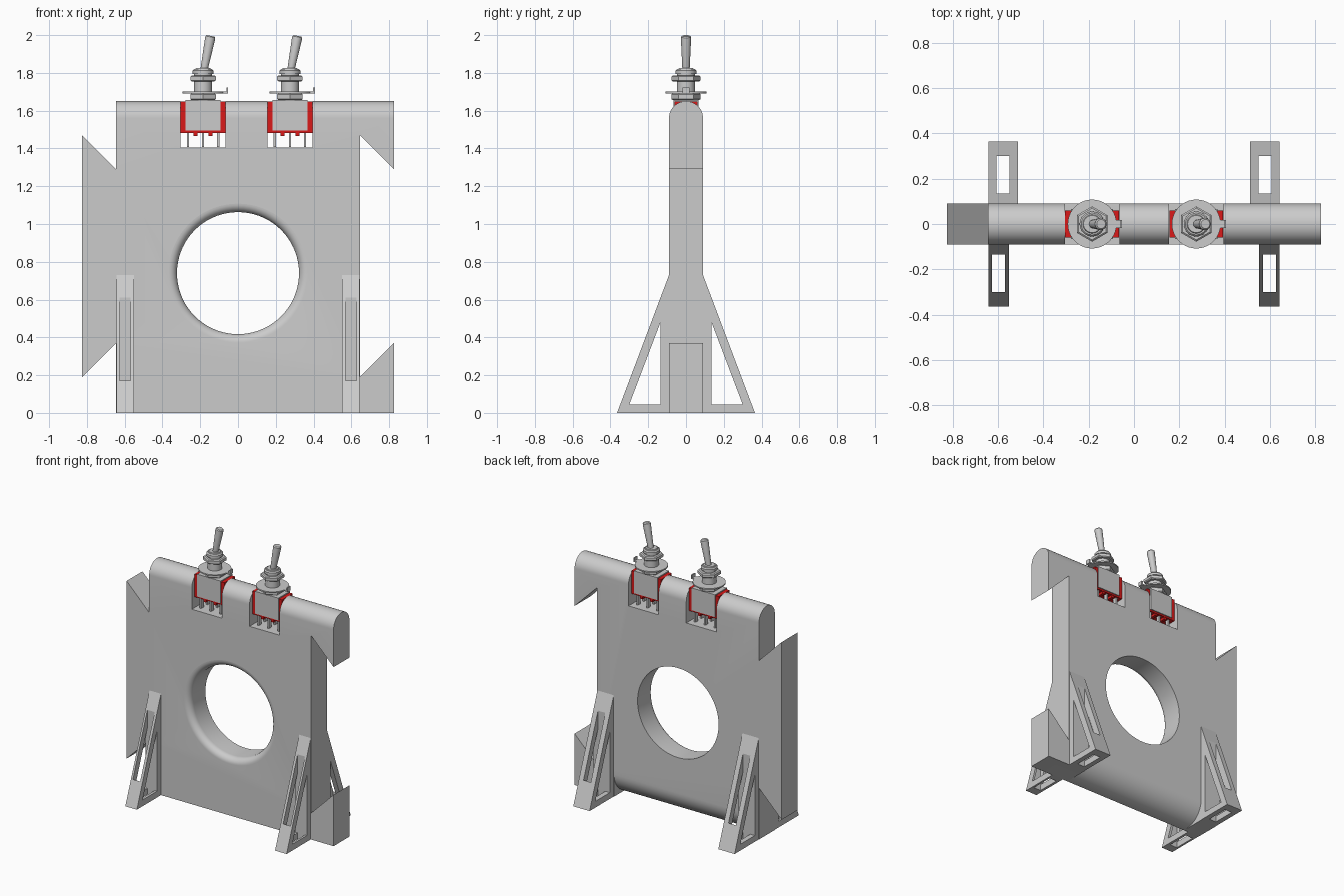
import bpy, bmesh, math
from mathutils import Matrix, Vector

if "Cube" in bpy.data.objects:
    bpy.data.objects.remove(bpy.data.objects["Cube"])

red = bpy.data.materials.new("red_plastic")
red.diffuse_color = (0.7, 0.01, 0.01, 1)
red.use_nodes = True
red.node_tree.nodes["Principled BSDF"].inputs["Base Color"].default_value = red.diffuse_color


def finish(bm, name, mat=None):
    bmesh.ops.recalc_face_normals(bm, faces=bm.faces[:])
    me = bpy.data.meshes.new(name)
    bm.to_mesh(me)
    bm.free()
    ob = bpy.data.objects.new(name, me)
    bpy.context.collection.objects.link(ob)
    if mat:
        me.materials.append(mat)
    return ob


def prism_bm(pts, axis, a, b):
    """Extrude a 2D outline along x (outline is y,z) or y (outline is x,z)."""
    bm = bmesh.new()
    put = (lambda p, t: (t, p[0], p[1])) if axis == 'X' else (lambda p, t: (p[0], t, p[1]))
    lo = [bm.verts.new(put(p, a)) for p in pts]
    hi = [bm.verts.new(put(p, b)) for p in pts]
    bm.faces.new(lo)
    bm.faces.new(hi[::-1])
    n = len(pts)
    for i in range(n):
        j = (i + 1) % n
        bm.faces.new((lo[i], lo[j], hi[j], hi[i]))
    bmesh.ops.recalc_face_normals(bm, faces=bm.faces[:])
    return bm


def prism(name, pts, axis, a, b, mat=None):
    return finish(prism_bm(pts, axis, a, b), name, mat)


def box(name, x, y, z, mat=None):
    return prism(name, [(x[0], z[0]), (x[1], z[0]), (x[1], z[1]), (x[0], z[1])], 'Y', y[0], y[1], mat)


def lathe(name, prof, sides=32, m=Matrix(), turn=0.0):
    """Revolve (radius, height) points about local z and cap both ends."""
    bm = bmesh.new()
    rings = []
    for r, h in prof:
        ang = [turn + 2 * math.pi * i / sides for i in range(sides)]
        rings.append([bm.verts.new(m @ Vector((r * math.cos(a), r * math.sin(a), h))) for a in ang])
    for p, q in zip(rings, rings[1:]):
        for i in range(sides):
            j = (i + 1) % sides
            bm.faces.new((p[i], p[j], q[j], q[i]))
    bm.faces.new(rings[0][::-1])
    bm.faces.new(rings[-1])
    return finish(bm, name)


def smooth(ob):
    bpy.ops.object.select_all(action='DESELECT')
    ob.select_set(True)
    bpy.context.view_layer.objects.active = ob
    bpy.ops.object.shade_smooth_by_angle(angle=math.radians(30))


def cut(ob, cutters):
    bpy.context.view_layer.objects.active = ob
    for c in cutters:
        mod = ob.modifiers.new("cut", 'BOOLEAN')
        mod.operation, mod.solver, mod.object = 'DIFFERENCE', 'EXACT', c
        bpy.ops.object.modifier_apply(modifier=mod.name)
        bpy.data.objects.remove(c)


T = 0.09                     # half thickness of the panel
SWITCHES = (-0.185, 0.275)   # switch centres

# Panel with interlocking side notches and a fully rounded top
outline = [(-.645, 0), (-.645, .37), (-.825, .19), (-.825, 1.47), (-.645, 1.29), (-.645, 1.65),
           (.825, 1.65), (.825, 1.29), (.645, 1.47), (.645, .19), (.825, .37), (.825, 0)]
bm = prism_bm(outline, 'Y', -T, T)
top = [e for e in bm.edges if all(v.co.z > 1.64 for v in e.verts)
       and abs(e.verts[0].co.y - e.verts[1].co.y) < .01]
bmesh.ops.bevel(bm, geom=top, offset=T - .0005, segments=12, profile=.5, affect='EDGES')
panel = finish(bm, "panel")

# Round window with a filleted front rim
F = 0.045
rim = [(.323 + F, -T - .02)]
rim += [(.323 + F - F * math.sin(a), -T + F - F * math.cos(a))
        for a in (math.pi / 2 * i / 8 for i in range(9))]
rim += [(.323, T + .02)]
window = lathe("window_cutter", rim, 72, Matrix.Translation((0, 0, .74)) @ Matrix.Rotation(-math.pi / 2, 4, 'X'))

# Rounded lower back edge between the back feet
R = 0.16
arc = [(T - R + R * math.cos(a), R - R * math.sin(a)) for a in (math.pi / 2 * i / 12 for i in range(13))]
edge = prism("edge_cutter", [(T + .02, -.02), (T + .02, R)] + arc + [(T - R, -.02)], 'X', -.515, .51)
pockets = [box("pocket_cutter", (x - .12, x + .12), (-.2, .2), (1.405, 1.8)) for x in SWITCHES]
cut(panel, [window, edge] + pockets)
smooth(panel)

# Triangular feet: open sides and a vertical slot
for side, sy in (("front", -1), ("back", 1)):
    w, slot = (.092, .015) if sy < 0 else (.13, .036)
    for hand, sx in (("left", -1), ("right", 1)):
        x0, x1 = sorted((sx * .643, sx * (.643 - w)))
        foot = prism(f"{side}_{hand}_foot", [(sy * T, 0), (sy * .365, 0), (sy * T, .73)], 'X', x0, x1)
        hole = prism("hole_cutter", [(sy * .135, .045), (sy * .3, .045), (sy * .135, .48)], 'X', x0 - .1, x1 + .1)
        s0, s1 = sorted((sx * (.643 - slot), sx * (.643 - slot - .058)))
        y0, y1 = sorted((sy * .135, sy * .3))
        cut(foot, [hole, box("slot_cutter", (s0, s1), (y0, y1), (-.1, 1))])

# Toggle switches
for k, x in zip(("left", "right"), SWITCHES):
    # red case with small ridges, metal bracket and solder pins
    box(f"{k}_switch_case", (x - .119, x + .119), (-.06, .06), (1.483, 1.648), red)
    for dx in (-.04, .04):
        box(f"{k}_switch_ridge", (x + dx - .01, x + dx + .01), (-.058, .058), (1.465, 1.483), red)
    for sy in (-1, 1):
        y0, y1 = sorted((sy * .06, sy * .067))
        box(f"{k}_bracket_side", (x - .093, x + .093), (y0, y1), (1.495, 1.648))
    box(f"{k}_bracket_top", (x - .093, x + .093), (-.067, .067), (1.648, 1.656))
    for dx in (-.08, 0, .08):
        for y in (-.035, .035):
            box(f"{k}_pin", (x + dx - .006, x + dx + .006), (y - .015, y + .015), (1.407, 1.483))
    # threaded bushing, nuts and tabbed washer
    at = Matrix.Translation((x, 0, 0))
    smooth(lathe(f"{k}_bushing", [(.048, 1.65), (.048, 1.81), (.038, 1.825), (.026, 1.825)], 32, at))
    lathe(f"{k}_lower_nut", [(.07, 1.656), (.078, 1.662), (.078, 1.686), (.07, 1.692)], 6, at, math.pi / 6)
    smooth(lathe(f"{k}_washer", [(.108, 1.692), (.108, 1.701)], 40, at))
    box(f"{k}_washer_tab", (x + .09, x + .132), (-.018, .018), (1.692, 1.701))
    box(f"{k}_washer_tab_tip", (x + .123, x + .132), (-.018, .018), (1.701, 1.722))
    lathe(f"{k}_upper_nut", [(.07, 1.755), (.078, 1.761), (.078, 1.78), (.07, 1.786)], 6, at, math.pi / 6)
    smooth(lathe(f"{k}_collar", [(.055, 1.795), (.055, 1.812), (.048, 1.82)], 32, at))
    # tilted lever, flaring to the tip
    tilt = Matrix.Translation((x, 0, 1.79)) @ Matrix.Rotation(math.radians(11), 4, 'Y')
    smooth(lathe(f"{k}_lever", [(.018, 0), (.027, .195), (.026, .204), (.02, .21)], 24, tilt))
